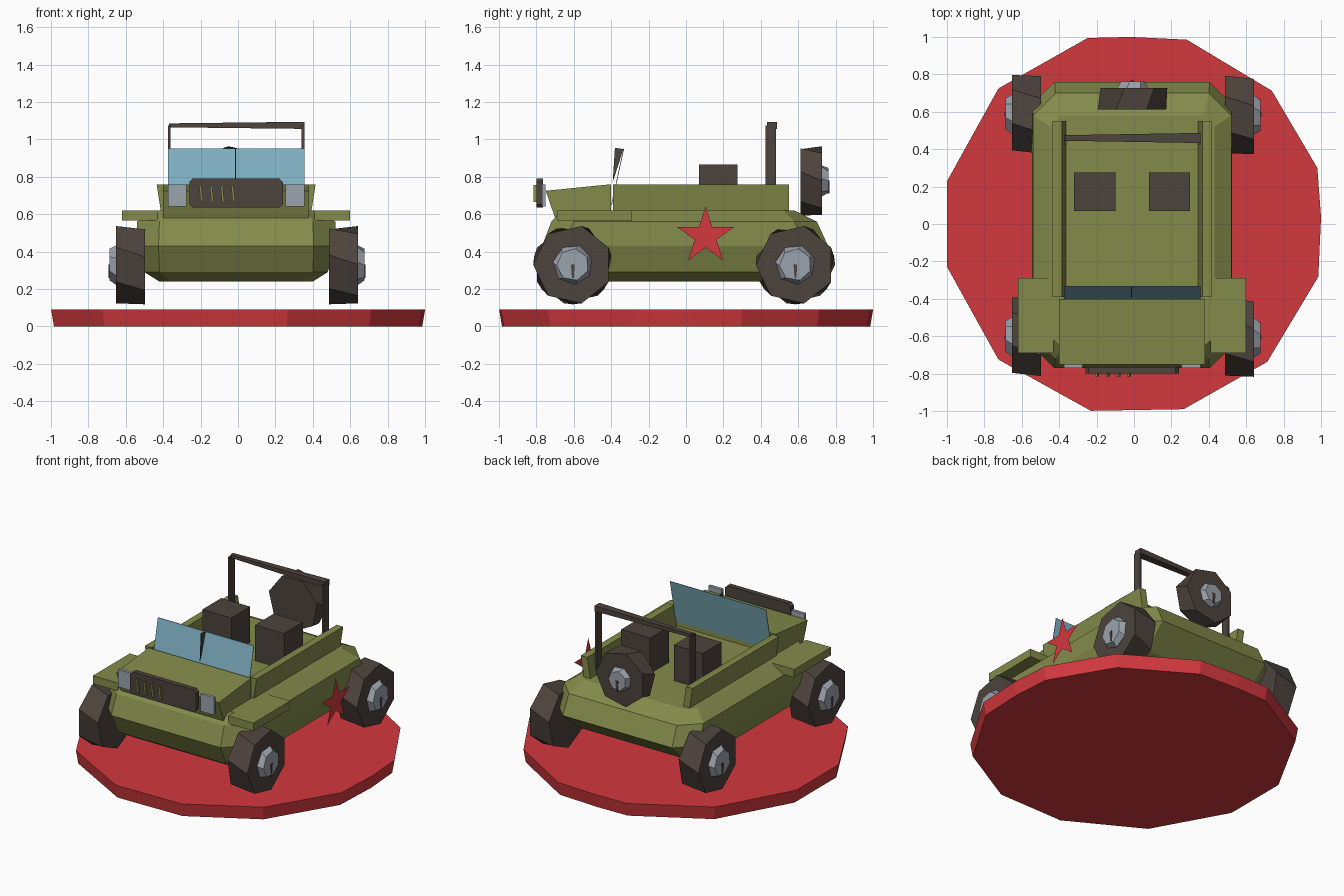
import bpy, bmesh, math
from mathutils import Vector, Matrix

old = bpy.data.objects.get("Cube")
if old:
    bpy.data.objects.remove(old, do_unlink=True)


def material(name, r, g, b):
    m = bpy.data.materials.new(name)
    m.use_nodes = True
    m.diffuse_color = (r, g, b, 1)
    m.node_tree.nodes["Principled BSDF"].inputs["Base Color"].default_value = (r, g, b, 1)
    return m


RED = material("red", 0.65, 0.04, 0.048)
OLIVE = material("olive", 0.23, 0.26, 0.07)
BROWN = material("dark brown", 0.075, 0.056, 0.046)
GREY = material("light grey", 0.33, 0.37, 0.42)
GLASS = material("blue glass", 0.22, 0.45, 0.55)


def loft(name, rings, mat):
    """Bridge point rings and cap both ends; a single ring makes a flat plate."""
    bm = bmesh.new()
    loops = [[bm.verts.new(p) for p in ring] for ring in rings]
    n = len(loops[0])
    for a, b in zip(loops, loops[1:]):
        for i in range(n):
            j = (i + 1) % n
            bm.faces.new((a[i], a[j], b[j], b[i]))
    bm.faces.new(loops[0])
    if len(loops) > 1:
        bm.faces.new(loops[-1])
        bmesh.ops.recalc_face_normals(bm, faces=bm.faces)
    mesh = bpy.data.meshes.new(name)
    bm.to_mesh(mesh)
    bm.free()
    mesh.materials.append(mat)
    ob = bpy.data.objects.new(name, mesh)
    bpy.context.collection.objects.link(ob)
    return ob


def box(name, x, y, z, mat):
    rings = [[(x[0], y[0], h), (x[1], y[0], h), (x[1], y[1], h), (x[0], y[1], h)] for h in z]
    return loft(name, rings, mat)


def side_profile(name, x, points, mat):
    """Extrude a (y, z) outline across x."""
    return loft(name, [[(h, y, z) for y, z in points] for h in x], mat)


def polygon(n, r, turn=0.0):
    return [(r * math.cos(turn + math.tau * i / n), r * math.sin(turn + math.tau * i / n))
            for i in range(n)]


def wheel(name, centre, spin, r, width, hub_r):
    """Twisted faceted tyre with hub and valve mark; local +x points outward."""
    place = Matrix.Translation(centre) @ Matrix.Rotation(spin, 4, 'Z')
    h = width / 2

    def ring(x, n, rad, turn):
        return [place @ Vector((x, u, v)) for u, v in polygon(n, rad, turn)]
    loft(name + "_tyre", [ring(-h, 7, r, 0.2), ring(h, 7, r, 0.45)], BROWN)
    loft(name + "_hub", [ring(h - 0.01, 7, hub_r, 0.3), ring(h + 0.035, 7, hub_r * 0.75, 0.5)], GREY)
    mark = [(-0.01, 0), (0.01, 0), (0.005, -0.07), (-0.005, -0.07)]
    loft(name + "_mark", [[place @ Vector((x, u, v)) for u, v in mark]
                          for x in (h + 0.03, h + 0.039)], BROWN)


# Round base
base_angles = (2, 17, 44, 74, 91, 104, 135, 167, 193, 225, 257, 285, 314, 344)
base = [(math.cos(math.radians(a)), math.sin(math.radians(a))) for a in base_angles]
rim = [(max(-1, min(1, x * 1.025)), max(-1, min(1, y * 1.025))) for x, y in base]
loft("base", [[(x * s, y * s, z) for x, y in rim] for s, z in ((0.985, 0), (1, 0.09))], RED)

# Hull: chamfered rings from belly to deck (z, half width, front, rear, corner)
hull = []
for z, w, f, b, c in ((0.24, 0.41, -0.62, 0.50, 0.06), (0.29, 0.49, -0.70, 0.60, 0.08),
                      (0.43, 0.535, -0.77, 0.76, 0.12), (0.56, 0.53, -0.72, 0.70, 0.12),
                      (0.62, 0.44, -0.66, 0.58, 0.06)):
    right = [(w - c, f), (w, f + c), (w, b - c), (w - c, b)]
    left = [(-x, y) for x, y in reversed(right)]
    hull.append([(x - 0.01, y, z) for x, y in right + left])
loft("hull", hull, OLIVE)

# Hood
side_profile("hood", (-0.40, 0.38),
             [(-0.70, 0.58), (-0.75, 0.725), (-0.40, 0.76), (-0.40, 0.58)], OLIVE)

# Flared side rails, front fenders, seats, roll bar posts, headlights
for s, side in ((1, "left"), (-1, "right")):
    def span(a, b):
        return sorted((s * a - 0.01, s * b - 0.01))
    loft(side + "_side_rail",
         [[(s * a - 0.01, -0.39, z), (s * b - 0.01, -0.39, z),
           (s * b - 0.01, 0.55, z), (s * a - 0.01, 0.55, z)]
          for a, b, z in ((0.35, 0.40, 0.60), (0.375, 0.425, 0.76))], OLIVE)
    box(side + "_front_fender", span(0.42, 0.61), (-0.69, -0.29), (0.565, 0.62), OLIVE)
    box(side + "_seat", span(0.09, 0.31), (0.07, 0.275), (0.60, 0.865), BROWN)
    box(side + "_roll_bar_post", span(0.35, 0.365), (0.425, 0.48), (0.60, 1.075), BROWN)
    box(side + "_headlight", span(0.265, 0.365), (-0.77, -0.75), (0.64, 0.76), GREY)
    for end, y in (("front", -0.605), ("rear", 0.585)):
        wheel(side + "_" + end + "_wheel", (s * 0.57 - 0.005, y, 0.33),
              0 if s > 0 else math.pi, 0.212, 0.155, 0.115)

# Roll bar crossbar, slightly tapered
loft("roll_bar_crossbar",
     [[(x, 0.46 - d, 1.075 - d * 0.7), (x, 0.46 + d, 1.075 - d * 0.7),
       (x, 0.46 + d, 1.075 + d * 0.7), (x, 0.46 - d, 1.075 + d * 0.7)]
      for x, d in ((-0.37, 0.015), (0.355, 0.027))], BROWN)

# Windscreen with its thin centre strut
side_profile("windscreen", (-0.375, 0.355),
             [(-0.40, 0.65), (-0.335, 0.95), (-0.331, 0.95), (-0.396, 0.65)], GLASS)
side_profile("windscreen_strut", (-0.017, -0.012),
             [(-0.392, 0.77), (-0.38, 0.955), (-0.335, 0.948)], BROWN)

# Grille with clipped corners and four tapered slats
gx, gz = (-0.26, 0.24), (0.635, 0.79)
k = 0.018
outline = [(gx[0] + k, gz[0]), (gx[1] - k, gz[0]), (gx[1], gz[0] + k), (gx[1], gz[1] - k),
           (gx[1] - k, gz[1]), (gx[0] + k, gz[1]), (gx[0], gz[1] - k), (gx[0], gz[0] + k)]
loft("grille", [[(x, y, z) for x, z in outline] for y in (-0.80, -0.765)], BROWN)
for i in range(4):
    x = -0.20 + i * 0.057
    slat = [(x, 0.665), (x + 0.014, 0.665), (x + 0.004, 0.755), (x - 0.008, 0.75)]
    loft("grille_slat_%d" % (i + 1), [[(u, y, v) for u, v in slat] for y in (-0.815, -0.798)], OLIVE)

# Spare wheel on the tail
wheel("spare_wheel", (-0.01, 0.67, 0.78), math.pi / 2, 0.188, 0.115, 0.09)

# Star plate beside the left flank
star = []
for i in range(10):
    r = 0.16 if i % 2 == 0 else 0.061
    a = math.pi / 2 + math.pi * i / 5
    star.append((0.67, 0.105 + r * math.cos(a), 0.482 + r * math.sin(a)))
loft("star", [star], RED)
